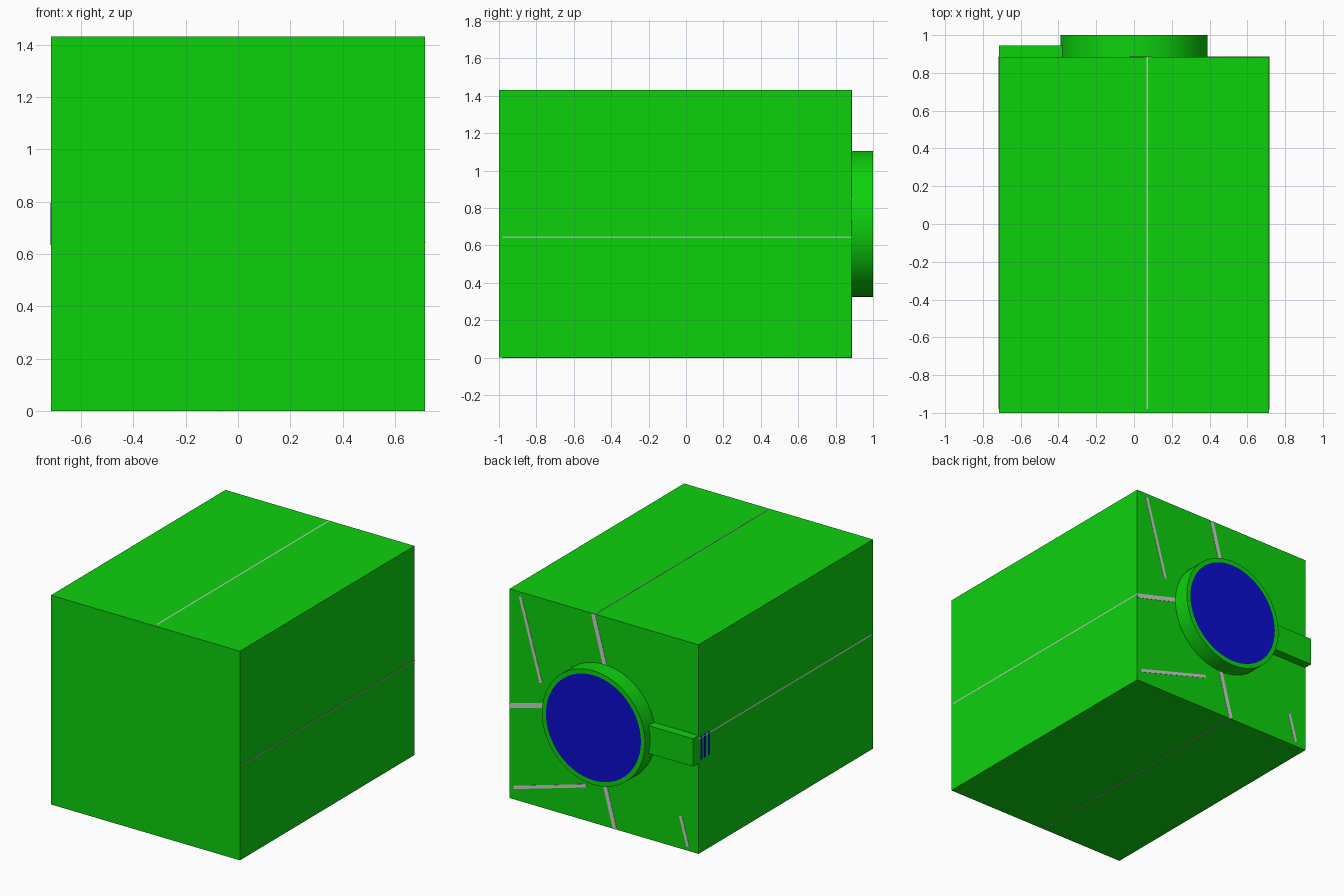
import bpy, bmesh, math
from mathutils import Vector, Matrix

if "Cube" in bpy.data.objects:
    bpy.data.objects.remove(bpy.data.objects["Cube"], do_unlink=True)

HALF = 0.715      # half width of the body, and the height of its axis
BACK = 0.885      # y of the back wall


def material(name, colour):
    mat = bpy.data.materials.new(name)
    mat.use_nodes = True
    mat.diffuse_color = colour
    bsdf = next(n for n in mat.node_tree.nodes if n.type == "BSDF_PRINCIPLED")
    bsdf.inputs["Base Color"].default_value = colour
    return mat


green = material("green", (0.004, 0.64, 0.004, 1))
blue = material("blue", (0.004, 0.004, 0.64, 1))
grey = material("light grey", (0.62, 0.62, 0.62, 1))


def finish(name, bm, *mats):
    mesh = bpy.data.meshes.new(name)
    bmesh.ops.recalc_face_normals(bm, faces=bm.faces)
    bm.to_mesh(mesh)
    bm.free()
    for mat in mats:
        mesh.materials.append(mat)
    obj = bpy.data.objects.new(name, mesh)
    bpy.context.scene.collection.objects.link(obj)
    return obj


def box(name, low, high, mat):
    low, high = Vector(low), Vector(high)
    bm = bmesh.new()
    bmesh.ops.create_cube(bm, size=1, matrix=Matrix.Translation((low + high) / 2)
                          @ Matrix.Diagonal((*(high - low), 1)))
    return finish(name, bm, mat)


def seam(name, start, end, width, front, back, quarter):
    """Slab between two (x, z) points about the axis, turned by quarter turns."""
    a, b = Vector((start[0], 0, start[1])), Vector((end[0], 0, end[1]))
    run = b - a
    mid = (a + b) / 2 + Vector((0, (front + back) / 2, 0))
    tilt = Matrix.Rotation(-math.atan2(run.z, run.x), 4, "Y")
    turn = Matrix.Rotation(math.radians(90 * quarter), 4, "Y")
    bm = bmesh.new()
    bmesh.ops.create_cube(bm, size=1, matrix=Matrix.Translation((0, 0, HALF)) @ turn
                          @ Matrix.Translation(mid) @ tilt
                          @ Matrix.Diagonal((run.length, back - front, width, 1)))
    return finish(name, bm, grey)


# Main body
box("body", (-HALF, -1, 0), (HALF, BACK, 2 * HALF), green)

# Deep seams between the panels, laid out as a pinwheel
slope = math.tan(math.radians(15))
outer = Vector((0.713, -0.0815))
inner = outer + 0.36 * Vector((-1, slope))
for k in range(4):
    seam(f"panel_seam_{k + 1}", inner, outer, 0.03, -0.98, BACK + 0.002, k)

# Shallow seams on the back wall
for k, reach in enumerate((1.0, 1.0, 0.35)):
    start = Vector((0.634, 0.685))
    end = start.lerp(Vector((0.476, 0.135)), reach)
    seam(f"corner_seam_{k + 1}", start, end, 0.022, BACK - 0.003, BACK + 0.002, k)

# Round hub on the back, with a blue face set inside a narrow rim
bm = bmesh.new()
bmesh.ops.create_cone(bm, cap_ends=True, segments=64, radius1=0.39, radius2=0.39,
                      depth=1 - BACK,
                      matrix=Matrix.Translation((0, (1 + BACK) / 2, HALF))
                      @ Matrix.Rotation(math.radians(-90), 4, "X"))
cap = max(bm.faces, key=lambda f: f.calc_center_median().y)
bmesh.ops.inset_region(bm, faces=[cap], thickness=0.031)
cap.material_index = 1
hub = finish("hub", bm, green, blue)
bpy.context.view_layer.objects.active = hub
hub.select_set(True)
bpy.ops.object.shade_smooth_by_angle(angle=math.radians(30))

# Arm from the hub to the side of the body
box("arm", (-HALF, BACK - 0.01, HALF - 0.095), (-0.37, 0.945, HALF + 0.095), green)

# Small blue slats where the arm meets the side
for k in range(3):
    y = BACK - 0.03 - 0.04 * k
    box(f"side_slat_{k + 1}", (-HALF - 0.001, y - 0.01, HALF - 0.08),
        (-HALF + 0.003, y + 0.01, HALF + 0.08), blue)
